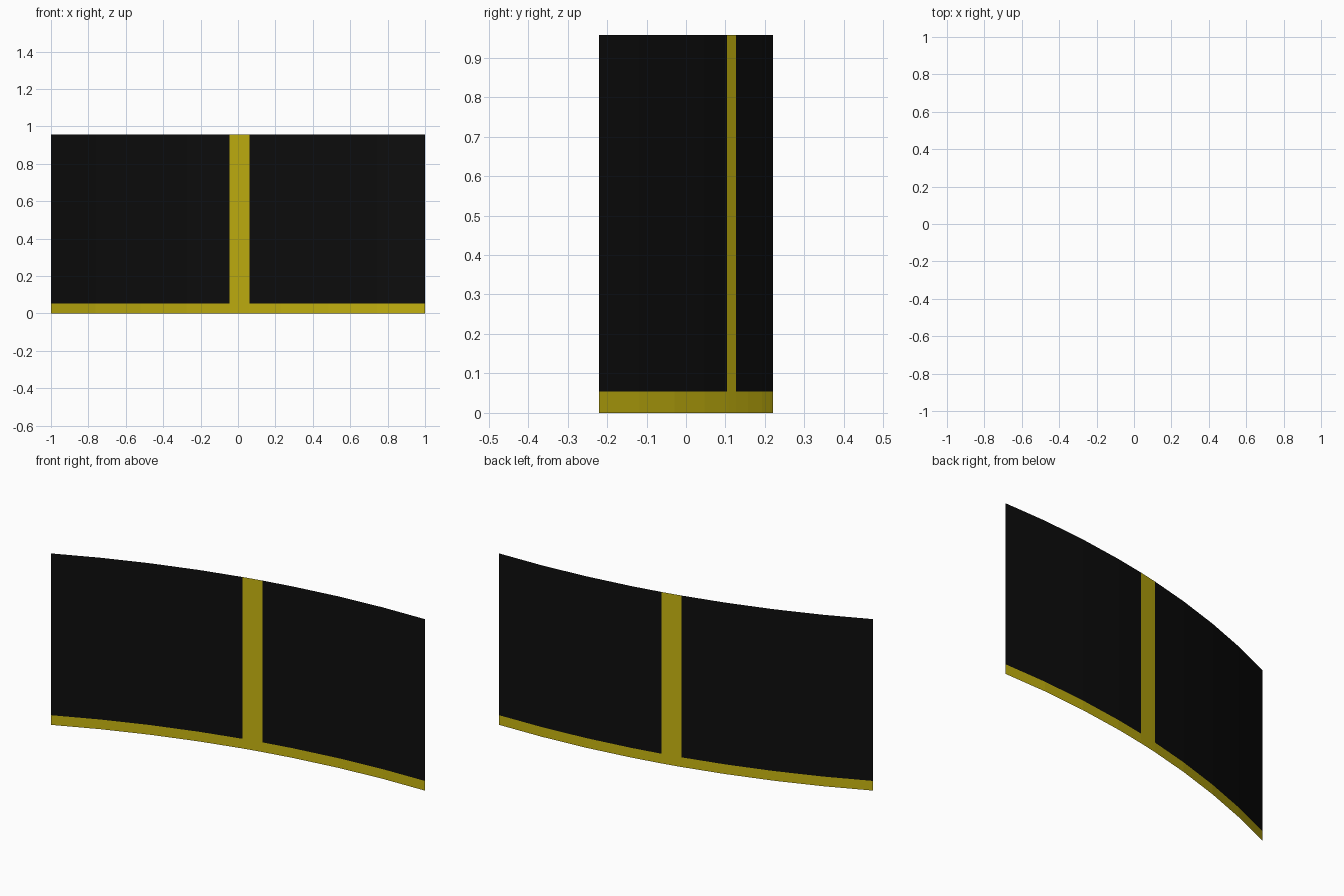
import bpy, bmesh, math

if "Cube" in bpy.data.objects:
    bpy.data.objects.remove(bpy.data.objects["Cube"])

# Plan curve: circular arc, tangent to x at the right end
R = 4.765
END_Y = 0.22
HEIGHT = 0.957
TRIM_TOP = 0.054
POST = (-0.045, 0.062)
SEGMENTS = 8


def material(name, rgb):
    m = bpy.data.materials.new(name)
    m.diffuse_color = (*rgb, 1.0)
    m.use_nodes = True
    m.node_tree.nodes["Principled BSDF"].inputs["Base Color"].default_value = m.diffuse_color
    return m


def angle_at(x):
    return math.asin((1 - x) / R)


def point(a, z):
    return (1 - R * math.sin(a), END_Y - R * (1 - math.cos(a)), z)


# Columns: even arc steps plus the two edges of the upright stripe
full = angle_at(-1)
angles = [full * (1 - i / SEGMENTS) for i in range(SEGMENTS + 1)]
edges = [angle_at(x) for x in POST]
angles = [a for a in angles if min(abs(a - e) for e in edges) > 0.002]
angles = sorted(angles + edges, reverse=True)
levels = [0, TRIM_TOP, HEIGHT]

# Curved sheet panel without thickness
bm = bmesh.new()
rows = [[bm.verts.new(point(a, z)) for a in angles] for z in levels]
for low, high in zip(rows, rows[1:]):
    for i in range(len(angles) - 1):
        f = bm.faces.new((low[i], low[i + 1], high[i + 1], high[i]))
        c = f.calc_center_median()
        # Yellow bottom trim and centre stripe, black elsewhere
        f.material_index = int(c.z < TRIM_TOP or POST[0] < c.x < POST[1])

mesh = bpy.data.meshes.new("curved_panel")
bm.to_mesh(mesh)
bm.free()
mesh.materials.append(material("black", (0.004, 0.004, 0.004)))
mesh.materials.append(material("yellow", (0.56, 0.45, 0.005)))
bpy.context.collection.objects.link(bpy.data.objects.new("curved_panel", mesh))
